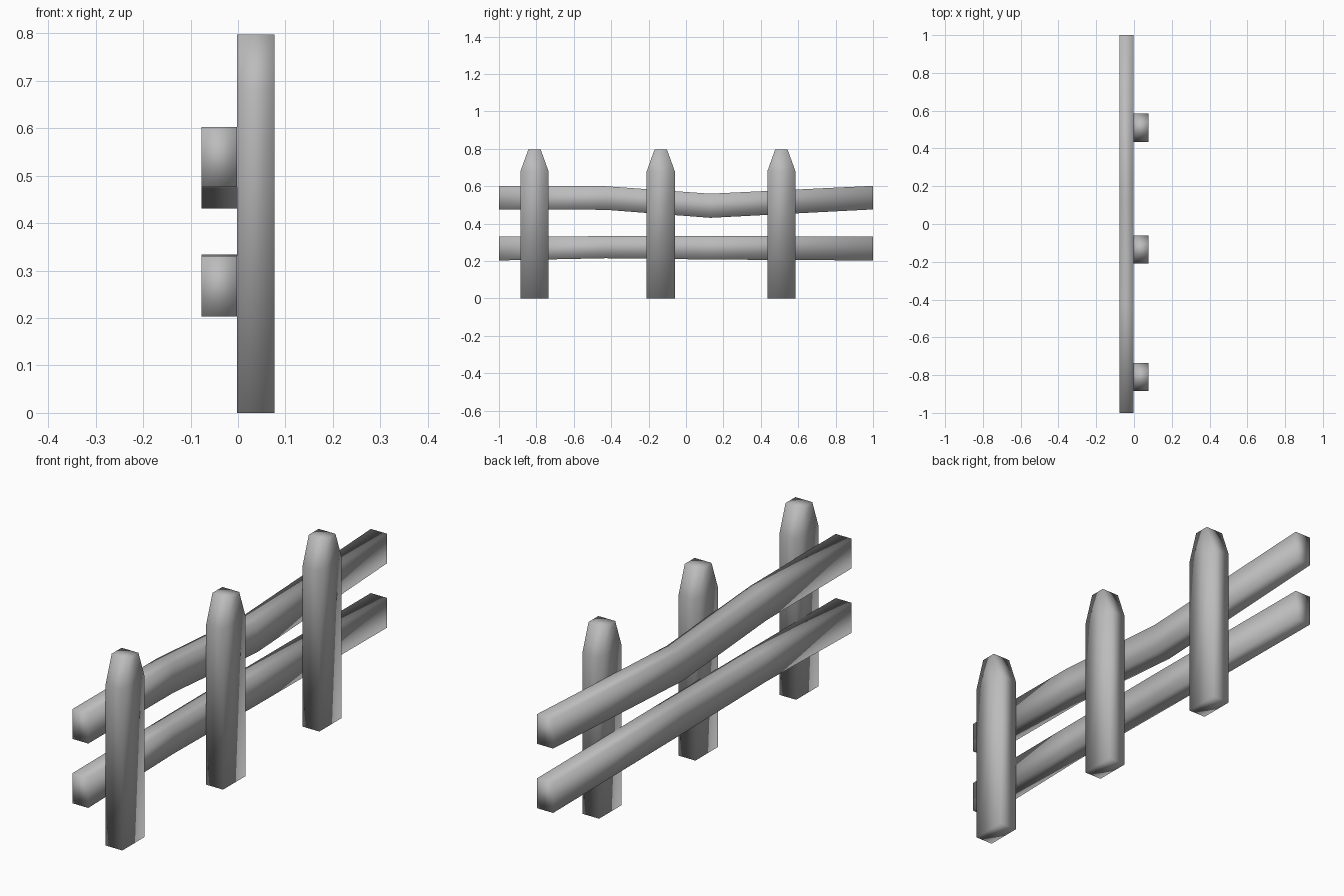
import bpy
import bmesh

cube = bpy.data.objects.get("Cube")
if cube:
    bpy.data.objects.remove(cube, do_unlink=True)

# Single grey material
grey = bpy.data.materials.new("plain_grey")
grey.use_nodes = True
colour = (0.5, 0.5, 0.5, 1)
grey.diffuse_color = colour
grey.node_tree.nodes["Principled BSDF"].inputs["Base Color"].default_value = colour


def loft(name, rings):
    """Skin a closed board through a list of four-cornered rings."""
    bm = bmesh.new()
    loops = [[bm.verts.new(p) for p in ring] for ring in rings]
    for a, b in zip(loops, loops[1:]):
        for i in range(4):
            j = (i + 1) % 4
            bm.faces.new((a[i], a[j], b[j], b[i]))
    bm.faces.new(loops[0])
    bm.faces.new(loops[-1])
    bmesh.ops.recalc_face_normals(bm, faces=bm.faces)
    mesh = bpy.data.meshes.new(name)
    bm.to_mesh(mesh)
    bm.free()
    mesh.materials.append(grey)
    # Boards are soft shaded all over, ends included
    for face in mesh.polygons:
        face.use_smooth = True
    obj = bpy.data.objects.new(name, mesh)
    bpy.context.collection.objects.link(obj)


def post(name, y):
    """Upright board with a tapered, flat-topped tip."""
    rings = []
    for z, half in ((0, 0.075), (0.68, 0.075), (0.797, 0.033)):
        rings.append([(-0.002, y - half, z), (0.077, y - half, z),
                      (0.077, y + half, z), (-0.002, y + half, z)])
    loft(name, rings)


def rail(name, stations):
    """Horizontal board following (y, bottom, top) stations."""
    loft(name, [[(-0.077, y, low), (-0.002, y, low),
                 (-0.002, y, high), (-0.077, y, high)]
                for y, low, high in stations])


# Three uprights
for name, y in (("front_post", -0.81), ("middle_post", -0.135), ("back_post", 0.51)):
    post(name, y)

# Sagging upper rail and nearly straight lower rail
rail("upper_rail", [(-1, 0.476, 0.602), (-0.43, 0.474, 0.6),
                    (0.13, 0.431, 0.56), (1, 0.476, 0.602)])
rail("lower_rail", [(-1, 0.203, 0.33), (-0.43, 0.215, 0.333),
                    (0.13, 0.208, 0.334), (1, 0.203, 0.33)])
